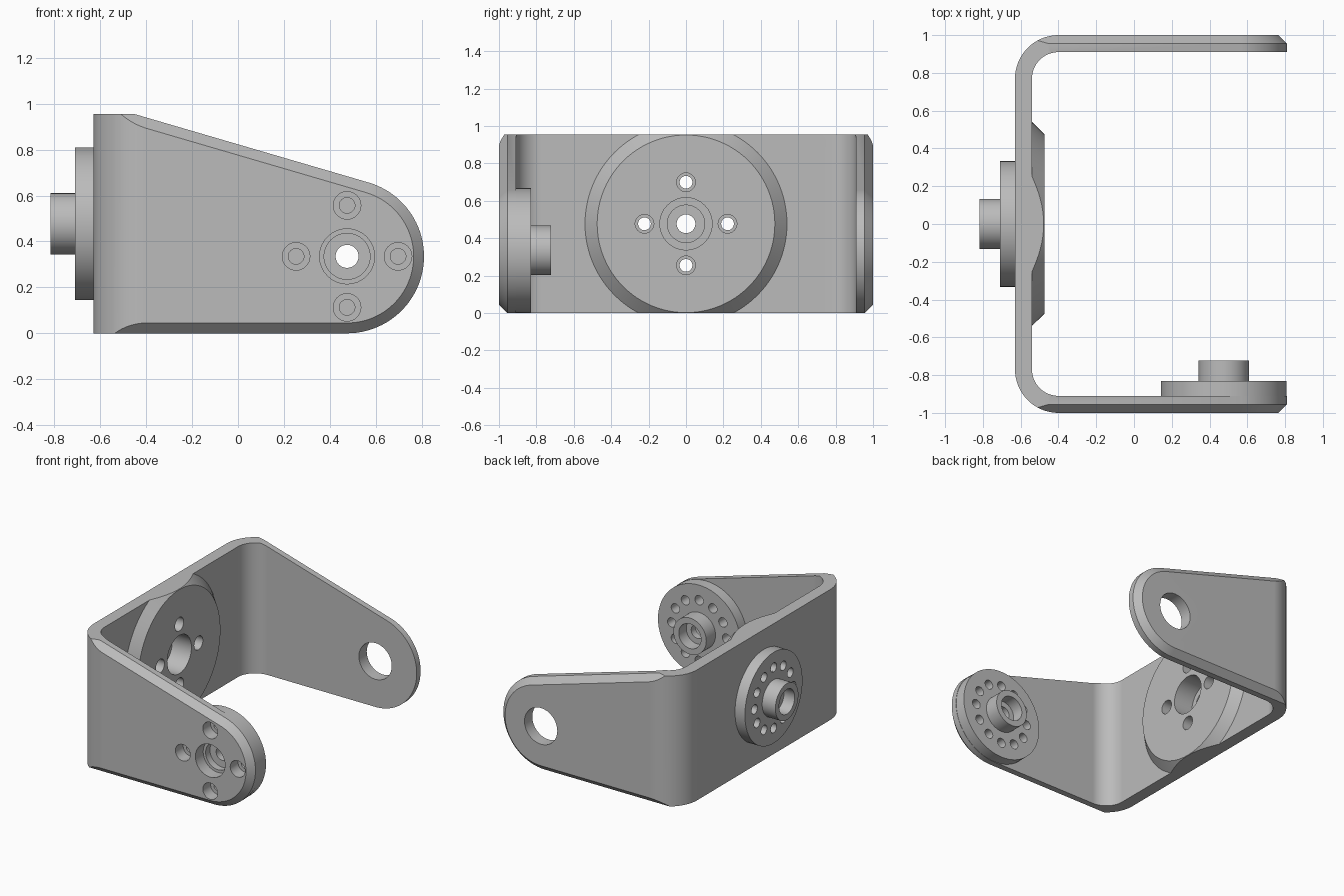
import bpy, bmesh
from math import radians, sin, cos, tan, pi
from mathutils import Matrix, Vector

if "Cube" in bpy.data.objects:
    bpy.data.objects.remove(bpy.data.objects["Cube"], do_unlink=True)

grey = bpy.data.materials.new("machined_grey")
grey.use_nodes = True
grey.diffuse_color = (0.5, 0.5, 0.5, 1)
grey.node_tree.nodes["Principled BSDF"].inputs["Base Color"].default_value = (0.5, 0.5, 0.5, 1)

HEIGHT, WEB_Z = 0.955, 0.477
END_X, END_Z, END_R = 0.475, 0.335, 0.335
SLOPE = radians(16.3)
WEB_OUT, WALL = -0.63, 0.09
SCREW_RING = 0.222
TO_BACK = Matrix.Rotation(radians(-90), 4, 'Y')   # local z -> -x
TO_ARM = Matrix.Rotation(radians(-90), 4, 'X')    # local z -> +y


def make_object(name, bm):
    bmesh.ops.recalc_face_normals(bm, faces=bm.faces)
    mesh = bpy.data.meshes.new(name)
    bm.to_mesh(mesh)
    bm.free()
    mesh.materials.append(grey)
    obj = bpy.data.objects.new(name, mesh)
    bpy.context.collection.objects.link(obj)
    return obj


def loft(name, loops, closed=False):
    """Skin equal-length loops; cap the ends, or join last to first."""
    bm = bmesh.new()
    rings = [[bm.verts.new(p) for p in loop] for loop in loops]
    pairs = list(zip(rings, rings[1:]))
    if closed:
        pairs.append((rings[-1], rings[0]))
    for a, b in pairs:
        for i in range(len(a)):
            j = (i + 1) % len(a)
            bm.faces.new((a[i], a[j], b[j], b[i]))
    if not closed:
        bm.faces.new(rings[0])
        bm.faces.new(rings[-1])
    return make_object(name, bm)


def circle(r, z, n=64):
    return [Vector((r * cos(2 * pi * i / n), r * sin(2 * pi * i / n), z)) for i in range(n)]


def lathe(name, profile, matrix, closed=False, n=64):
    return loft(name, [[matrix @ p for p in circle(r, z, n)] for r, z in profile], closed)


def arc(cx, cy, r, a0, a1, n=16):
    return [(cx + r * cos(radians(a0 + (a1 - a0) * i / n)),
             cy + r * sin(radians(a0 + (a1 - a0) * i / n))) for i in range(n + 1)]


def combine(obj, tool, operation):
    mod = obj.modifiers.new("combine", 'BOOLEAN')
    mod.operation, mod.solver, mod.object = operation, 'EXACT', tool
    bpy.context.view_layer.objects.active = obj
    bpy.ops.object.modifier_apply(modifier=mod.name)
    bpy.data.objects.remove(tool, do_unlink=True)


def drill(obj, matrix, r, x, y, z0, z1):
    place = matrix @ Matrix.Translation((x, y, 0))
    combine(obj, lathe("drill", [(r, z0), (r, z1)], place, n=32), 'DIFFERENCE')


def finish(obj):
    bpy.ops.object.select_all(action='DESELECT')
    obj.select_set(True)
    bpy.context.view_layer.objects.active = obj
    bpy.ops.object.shade_smooth_by_angle(angle=radians(30))
    mod = obj.modifiers.new("even_shading", 'WEIGHTED_NORMAL')
    mod.keep_sharp = True


# U-shaped bent sheet, seen from above
BEND = 0.23
bx, by = WEB_OUT + BEND, 1 - BEND
outer = [(1.2, 1)] + arc(bx, by, BEND, 90, 180) + arc(bx, -by, BEND, 180, 270) + [(1.2, -1)]
inner = ([(1.2, 1 - WALL)] + arc(bx, by, BEND - WALL, 90, 180)
         + arc(bx, -by, BEND - WALL, 180, 270) + [(1.2, WALL - 1)])
plan = outer + inner[::-1]
bracket = loft("bracket", [[(x, y, z) for x, y in plan] for z in (-0.3, 1.3)])

# Round tapered pad on the inside of the web
web_matrix = Matrix.Translation((WEB_OUT, 0, WEB_Z)) @ TO_BACK
pad = lathe("pad", [(0.56, -WALL + 0.02), (0.475, -0.155)], web_matrix, n=96)
combine(bracket, pad, 'UNION')


# Tapered, rounded side outline, chamfered along the outer arm faces
def side_outline(inset, y):
    r = END_R - inset
    pts = [(-1, inset)] + arc(END_X, END_Z, r, -90, 90 - math_deg, 48)
    tx, tz = pts[-1]
    pts += [(tx - (HEIGHT - tz) / tan(SLOPE), HEIGHT), (-1, HEIGHT)]
    return [(x, y, z) for x, z in pts]


math_deg = SLOPE * 180 / pi
outline = loft("outline", [side_outline(d, y) for d, y in
                           ((0.055, -1.01), (0, -0.955), (0, 0.955), (0.055, 1.01))])
combine(bracket, outline, 'INTERSECT')

# Holes through the web, the front arm and the back arm
arm_matrix = Matrix.Translation((END_X, WALL - 1, END_Z)) @ TO_ARM
for matrix, centre_r, screw_r, depth in ((web_matrix, 0.14, 0.05, -0.25),
                                         (arm_matrix, 0.12, 0.06, -0.2)):
    drill(bracket, matrix, centre_r, 0, 0, depth, 0.05)
    for i in range(4):
        a = i * pi / 2
        drill(bracket, matrix, screw_r, SCREW_RING * cos(a), SCREW_RING * sin(a), depth, 0.05)
drill(bracket, arm_matrix, 0.133, 0, 0, 1.7, 2.0)
finish(bracket)

# Two flanged hubs with stepped bores and a ring of twelve screw holes
hub_profile = [(0.10, 0), (0.333, 0), (0.333, 0.08), (0.133, 0.08), (0.133, 0.187),
               (0.09, 0.187), (0.09, 0.10), (0.05, 0.10), (0.05, 0.05), (0.10, 0.05)]
for name, matrix in (("web_hub", web_matrix), ("front_arm_hub", arm_matrix)):
    hub = lathe(name, hub_profile, matrix, closed=True)
    for i in range(12):
        a = i * pi / 6
        drill(hub, matrix, 0.034, SCREW_RING * cos(a), SCREW_RING * sin(a), -0.05, 0.13)
    finish(hub)
